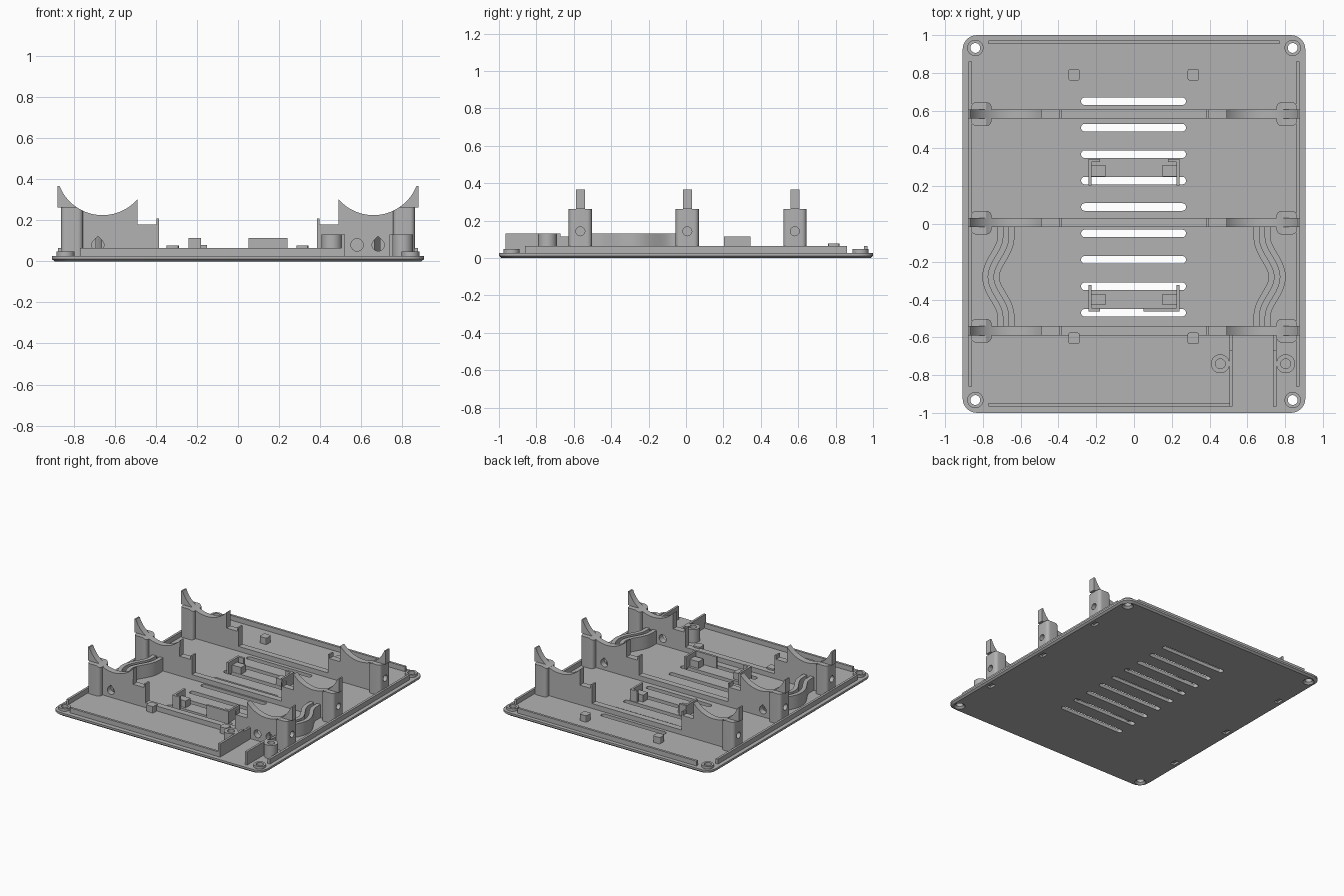
import bpy, bmesh, math

cube = bpy.data.objects.get("Cube")
if cube:
    bpy.data.objects.remove(cube, do_unlink=True)

grey = bpy.data.materials.new("light grey plastic")
grey.use_nodes = True
grey.diffuse_color = (0.45, 0.45, 0.45, 1)
grey.node_tree.nodes["Principled BSDF"].inputs["Base Color"].default_value = (0.45, 0.45, 0.45, 1)

TOP = 0.027      # plate surface
SINK = 0.018     # where parts on the plate begin
WALLS = {"front": -0.565, "middle": 0.007, "back": 0.582}


def place(axis, a, b, c):
    return {"x": (c, a, b), "y": (a, c, b), "z": (a, b, c)}[axis]


def prism(name, pts, axis, lo, hi, pts_lo=None):
    """Extrude a profile along an axis; pts_lo gives a different lower profile."""
    bm = bmesh.new()
    low = [bm.verts.new(place(axis, a, b, lo)) for a, b in (pts_lo or pts)]
    high = [bm.verts.new(place(axis, a, b, hi)) for a, b in pts]
    n = len(pts)
    bm.faces.new(low)
    bm.faces.new(high)
    for i in range(n):
        j = (i + 1) % n
        bm.faces.new((low[i], low[j], high[j], high[i]))
    bmesh.ops.recalc_face_normals(bm, faces=bm.faces)
    mesh = bpy.data.meshes.new(name)
    bm.to_mesh(mesh)
    bm.free()
    mesh.materials.append(grey)
    obj = bpy.data.objects.new(name, mesh)
    bpy.context.collection.objects.link(obj)
    return obj


def circle(a, b, r, n=32):
    return [(a + r * math.cos(2 * math.pi * i / n), b + r * math.sin(2 * math.pi * i / n))
            for i in range(n)]


def rounded(x0, x1, y0, y1, r, n=6):
    pts = []
    corners = ((x1 - r, y1 - r), (x0 + r, y1 - r), (x0 + r, y0 + r), (x1 - r, y0 + r))
    for k, (cx, cy) in enumerate(corners):
        for i in range(n + 1):
            t = math.pi / 2 * (k + i / n)
            pts.append((cx + r * math.cos(t), cy + r * math.sin(t)))
    return pts


def box(name, x0, x1, y0, y1, z1, z0=SINK):
    x0, x1 = sorted((x0, x1))
    return prism(name, [(x0, y0), (x1, y0), (x1, y1), (x0, y1)], "z", z0, z1)


def cut(obj, cutters):
    """Subtract the cutters, bake the result and remove them."""
    for c in cutters:
        c.hide_render = True
        m = obj.modifiers.new("cut", "BOOLEAN")
        m.operation, m.solver, m.object = "DIFFERENCE", "EXACT", c
    bpy.context.view_layer.update()
    dg = bpy.context.evaluated_depsgraph_get()
    mesh = bpy.data.meshes.new_from_object(obj.evaluated_get(dg))
    obj.modifiers.clear()
    obj.data = mesh
    for c in cutters:
        bpy.data.objects.remove(c, do_unlink=True)


# Base plate with chamfered underside
def outline(d):
    return rounded(-0.907 + d, 0.907 - d, -1 + d, 1 - d, 0.075 - d)


plate = prism("base_plate", outline(0), "z", 0.012, TOP)
bm = bmesh.new()
bm.from_mesh(plate.data)
under = min(bm.faces, key=lambda f: f.calc_center_median().z)
lower = bmesh.ops.extrude_discrete_faces(bm, faces=[under])["faces"][0]
for v in lower.verts:
    v.co = (v.co.x * 0.985, v.co.y * 0.986, 0)
bmesh.ops.remove_doubles(bm, verts=bm.verts, dist=1e-5)
bmesh.ops.recalc_face_normals(bm, faces=bm.faces)
bm.to_mesh(plate.data)
bm.free()

holes = []
# Ventilation slots
for i in range(9):
    y = 0.65 - 0.14 * i
    holes.append(prism("slot_cutter", rounded(-0.28, 0.275, y - 0.02, y + 0.02, 0.019), "z", -0.1, 0.2))
# Screw holes and underside recesses
for sx in (-1, 1):
    for sy in (-1, 1):
        x, y = 0.84 * sx, 0.932 * sy
        holes.append(prism("screw_cutter", circle(x, y, 0.026), "z", -0.1, 0.2))
        holes.append(prism("countersink_cutter", circle(x, y, 0.026), "z", -0.002, 0.014, circle(x, y, 0.043)))
    for y in WALLS.values():
        holes.append(box("recess_cutter", 0.835 * sx, 0.87 * sx, y - 0.028, y + 0.028, 0.016, -0.1))
cut(plate, holes)

# Corner screw bosses
for sx in (-1, 1):
    for sy in (-1, 1):
        x, y = 0.84 * sx, 0.932 * sy
        boss = prism("corner_boss", circle(x, y, 0.043), "z", SINK, 0.047)
        cut(boss, [prism("hole_cutter", circle(x, y, 0.026), "z", -0.1, 0.2)])

# Perimeter lip
for side, s in (("left", 1), ("right", -1)):
    box(side + "_lip", 0.858 * s, 0.876 * s, -0.86, 0.86, 0.065)
box("back_lip", -0.77, 0.77, 0.953, 0.971, 0.065)
box("front_lip", -0.77, 0.51, -0.965, -0.947, 0.065)

# Cradle walls with curved saddles, support posts and wire holes
CX, CZ, R = 0.66, 0.45, 0.225
a0 = math.atan2(-0.147, -0.17)
a1 = math.atan2(-0.083, 0.209)
saddle = [(CX + R * math.cos(a0 + (a1 - a0) * i / 28), CZ + R * math.sin(a0 + (a1 - a0) * i / 28))
          for i in range(29)]
profile = ([(0.385, SINK), (0.385, 0.21), (0.397, 0.21), (0.397, 0.18), (0.49, 0.18)] + saddle
           + [(0.88, 0.367), (0.88, 0.262), (0.86, 0.262), (0.86, SINK)])


def teardrop(x, z, r):
    arc = [(x + r * math.cos(t), z + r * math.sin(t))
           for t in (math.radians(-225 + 270 * i / 20) for i in range(21))]
    return arc + [(x, z + r * 1.414)]


for label, y in WALLS.items():
    box(label + "_low_wall", -0.39, 0.39, y - 0.024, y + 0.024, 0.065)
    for side, s in (("left", 1), ("right", -1)):
        wall = prism(f"{label}_{side}_cradle", [(x * s, z) for x, z in profile], "y", y - 0.024, y + 0.024)
        post = prism(f"{label}_{side}_post",
                     rounded(*sorted((0.755 * s, 0.862 * s)), y - 0.062, y + 0.062, 0.025),
                     "z", SINK, 0.262)
        cut(post, [prism("saddle_cutter", circle(CX * s, CZ, R, 64), "y", y - 0.1, y + 0.1),
                   prism("bolt_cutter", circle(y, 0.143, 0.024), "x", *sorted((0.79 * s, 1.0 * s)))])
        wire = []
        if label != "back":
            wire.append(prism("wire_cutter", teardrop(0.683 * s, 0.08, 0.03), "y", y - 0.1, y + 0.1))
        if label == "front" and s == 1:
            wire.append(prism("wire_cutter", circle(0.58, 0.08, 0.03), "y", y - 0.1, y + 0.1))
        wire.append(prism("bolt_cutter", circle(y, 0.143, 0.024), "x", *sorted((0.79 * s, 1.0 * s))))
        cut(wall, wire)

# Wavy cable guides between the front and middle walls
for side, s in (("left", 1), ("right", -1)):
    line = []
    for i in range(41):
        y = -0.012 - 0.535 * i / 40
        t = min(1, max(0, (-0.07 - y) / 0.42))
        slope = 0.04 * math.sin(2 * math.pi * t) * 2 * math.pi / 0.42
        line.append((0.678 + 0.04 * (1 - math.cos(2 * math.pi * t)), y, slope))
    for part, d0, d1 in (("inner", -0.045, -0.014), ("outer", 0.014, 0.045)):
        edges = []
        for d in (d0, d1):
            row = []
            for x, y, m in line:
                k = math.hypot(1, m)
                row.append((s * (x + d / k), y + d * m / k))
            edges.append(row)
        prism(f"{side}_{part}_cable_guide", edges[0] + edges[1][::-1], "z", SINK, 0.13)

# Board holders in the centre
for label, y, d in (("front", -0.39, -1), ("back", 0.272, 1)):
    for side, s in (("left", 1), ("right", -1)):
        box(f"{label}_{side}_holder_side", 0.226 * s, 0.242 * s, y - 0.068, y + 0.068, 0.115)
        box(f"{label}_{side}_holder_block", 0.15 * s, 0.23 * s, y - 0.03 + 0.01 * d, y + 0.03 + 0.01 * d, 0.08)
        inner = 0.05 if label == "front" and s == 1 else 0.18
        ya, yb = sorted((y + 0.055 * d, y + 0.072 * d))
        box(f"{label}_{side}_holder_stop", inner * s, 0.242 * s, ya, yb, 0.115)

# Small locating pegs
for x in (-0.318, 0.314):
    for y in (0.79, -0.605):
        prism("locating_peg", rounded(x - 0.03, x + 0.03, y - 0.03, y + 0.03, 0.01, 3), "z", SINK, 0.077)

# Connector bay at the front left with its screw posts
for name, x0, x1 in (("inner", 0.505, 0.522), ("outer", 0.737, 0.754)):
    box(f"bay_{name}_wall", x0, x1, -0.965, -0.67, 0.13)
    box(f"bay_{name}_link", x0, x1, -0.67, -0.58, 0.115)
for name, x in (("inner", 0.457), ("outer", 0.803)):
    tube = prism(f"bay_{name}_screw_post", circle(x, -0.74, 0.05), "z", SINK, 0.13)
    cut(tube, [prism("hole_cutter", circle(x, -0.74, 0.026), "z", 0.035, 0.3)])

# Smooth the curved parts, keeping edges sharp
for o in bpy.context.view_layer.objects:
    o.select_set(o.type == "MESH")
bpy.context.view_layer.objects.active = plate
bpy.ops.object.shade_smooth_by_angle(angle=math.radians(30))
